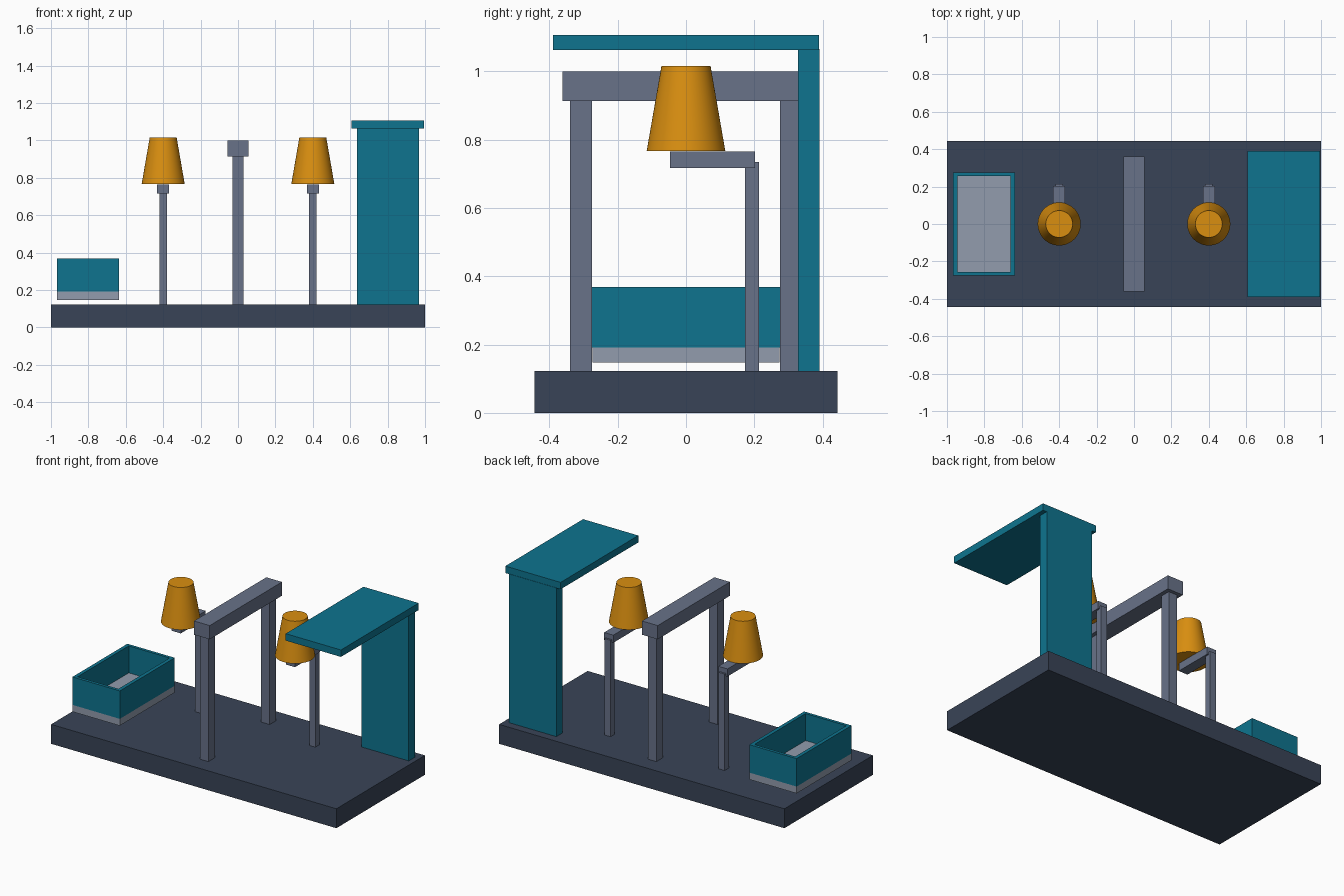
import bpy
import math

cube = bpy.data.objects.get("Cube")
if cube:
    bpy.data.objects.remove(cube, do_unlink=True)


def material(name, rgb):
    """Flat material from 0-255 sRGB values, converted to linear."""
    lin = [(c / 255 / 12.92) if c < 11 else ((c / 255 + 0.055) / 1.055) ** 2.4 for c in rgb]
    mat = bpy.data.materials.new(name)
    mat.use_nodes = True
    mat.diffuse_color = (*lin, 1)
    mat.node_tree.nodes["Principled BSDF"].inputs["Base Color"].default_value = (*lin, 1)
    return mat


SLATE = material("dark slate", (57, 68, 87))
STEEL = material("steel grey", (104, 114, 137))
PALE = material("pale grey", (146, 156, 173))
TEAL = material("teal", (14, 116, 143))
AMBER = material("amber", (218, 143, 16))


def box(name, x, y, z, mat):
    """Box from (min, max) ranges on each axis."""
    bpy.ops.mesh.primitive_cube_add(size=1)
    ob = bpy.context.object
    ob.name = name
    for v in ob.data.vertices:
        v.co = [r[0] if c < 0 else r[1] for c, r in zip(v.co, (x, y, z))]
    ob.data.materials.append(mat)
    return ob


FLOOR = 0.123

# Base slab
box("base", (-1, 1), (-0.443, 0.443), (0, FLOOR), SLATE)

# Central portal frame
for side, s in (("front", -1), ("back", 1)):
    ys = sorted((s * 0.275, s * 0.34))
    box(f"portal_{side}_post", (-0.03, 0.03), ys, (FLOOR, 0.913), STEEL)
box("portal_beam", (-0.055, 0.055), (-0.362, 0.362), (0.913, 1.0), STEEL)

# Two lamps: post, arm and tapered shade
for side, cx in (("right", -0.4), ("left", 0.4)):
    box(f"{side}_lamp_post", (cx - 0.021, cx + 0.021), (0.173, 0.214), (FLOOR, 0.734), STEEL)
    box(f"{side}_lamp_arm", (cx - 0.032, cx + 0.032), (-0.047, 0.202), (0.717, 0.765), STEEL)
    bpy.ops.mesh.primitive_cone_add(vertices=64, radius1=0.115, radius2=0.072,
                                    depth=0.248, location=(cx, 0, 0.891))
    shade = bpy.context.object
    shade.name = f"{side}_lamp_shade"
    shade.data.materials.append(AMBER)
    bpy.ops.object.shade_smooth_by_angle(angle=math.radians(30))

# Open bin on a pale floor plate
X0, X1, Y, T = -0.968, -0.636, 0.275, 0.023
box("bin_floor", (X0 + 0.001, X1 - 0.001), (-Y + 0.001, Y - 0.001), (0.147, 0.197), PALE)
WALL_Z = (0.191, 0.368)
box("bin_right_wall", (X0, X0 + T), (-Y, Y), WALL_Z, TEAL)
box("bin_left_wall", (X1 - T, X1), (-Y, Y), WALL_Z, TEAL)
box("bin_front_wall", (X0 + T, X1 - T), (-Y, -Y + 0.019), WALL_Z, TEAL)
box("bin_back_wall", (X0 + T, X1 - T), (Y - 0.019, Y), WALL_Z, TEAL)

# Canopy: back panel and overhanging roof
box("canopy_panel", (0.635, 0.967), (0.328, 0.391), (FLOOR, 1.065), TEAL)
box("canopy_roof", (0.607, 0.994), (-0.389, 0.389), (1.063, 1.107), TEAL)
